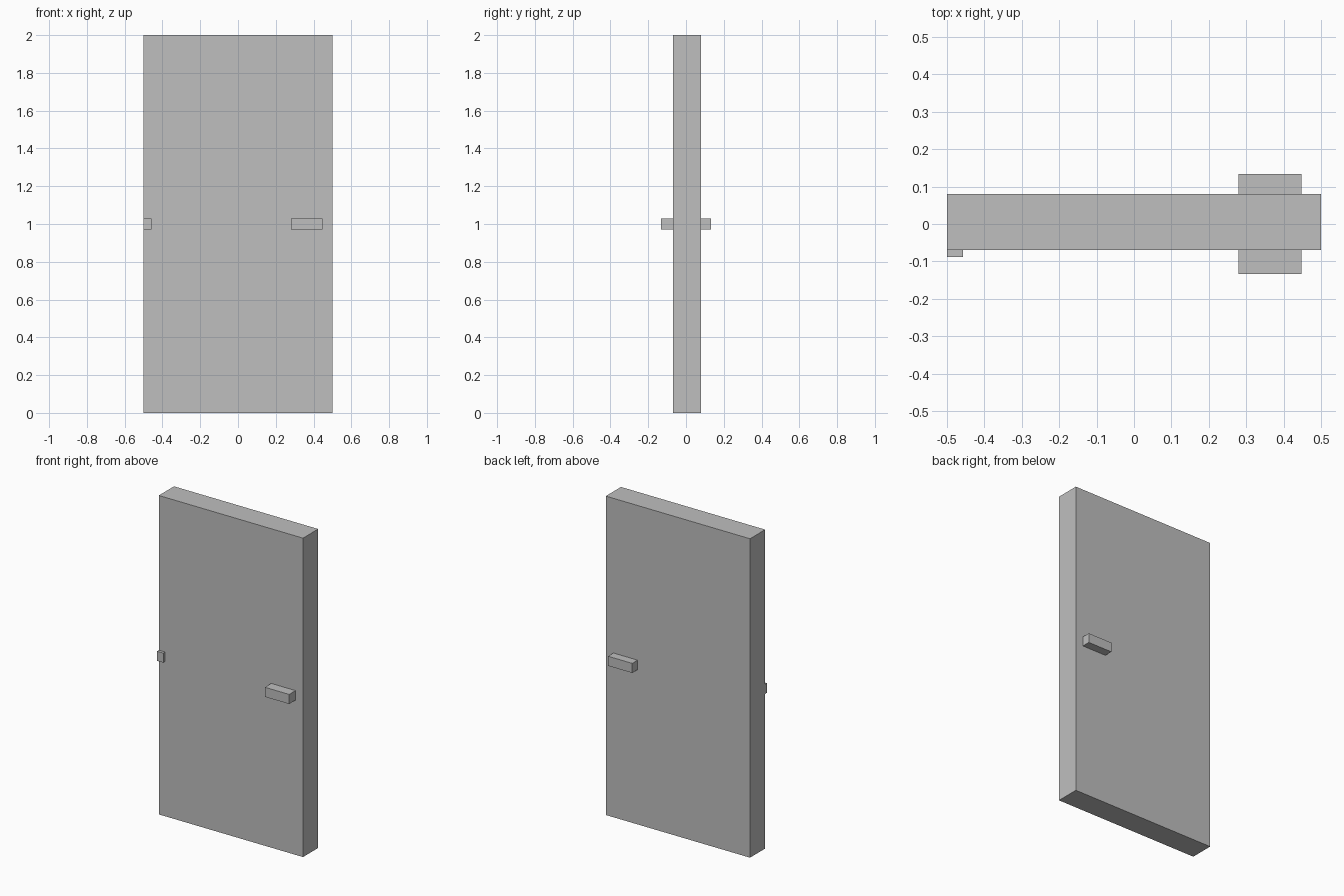
import bpy
from mathutils import Matrix, Vector
import bmesh

if "Cube" in bpy.data.objects:
    bpy.data.objects.remove(bpy.data.objects["Cube"])

grey = bpy.data.materials.new("plain_grey")
grey.diffuse_color = (0.52, 0.52, 0.52, 1.0)
grey.use_nodes = True
grey.node_tree.nodes["Principled BSDF"].inputs["Base Color"].default_value = grey.diffuse_color


def box(name, low, high):
    """Add a flat-sided box between two opposite corners."""
    low, high = Vector(low), Vector(high)
    bm = bmesh.new()
    bmesh.ops.create_cube(
        bm, size=1.0,
        matrix=Matrix.Translation((low + high) / 2) @ Matrix.Diagonal((*(high - low), 1.0)))
    mesh = bpy.data.meshes.new(name)
    bm.to_mesh(mesh)
    bm.free()
    mesh.materials.append(grey)
    obj = bpy.data.objects.new(name, mesh)
    bpy.context.collection.objects.link(obj)
    return obj


FRONT, BACK = -0.07, 0.08        # faces of the door slab
LOW, HIGH = 0.97, 1.03           # height band of the fittings

# Door slab
box("door_panel", (-0.5, FRONT, 0), (0.5, BACK, 2))

# Handles on both faces
box("front_handle", (0.28, -0.133, LOW), (0.448, FRONT, HIGH))
box("back_handle", (0.28, BACK, LOW), (0.448, 0.133, HIGH))

# Small hinge block on the front edge
box("hinge", (-0.5, -0.088, LOW), (-0.457, FRONT, HIGH))
